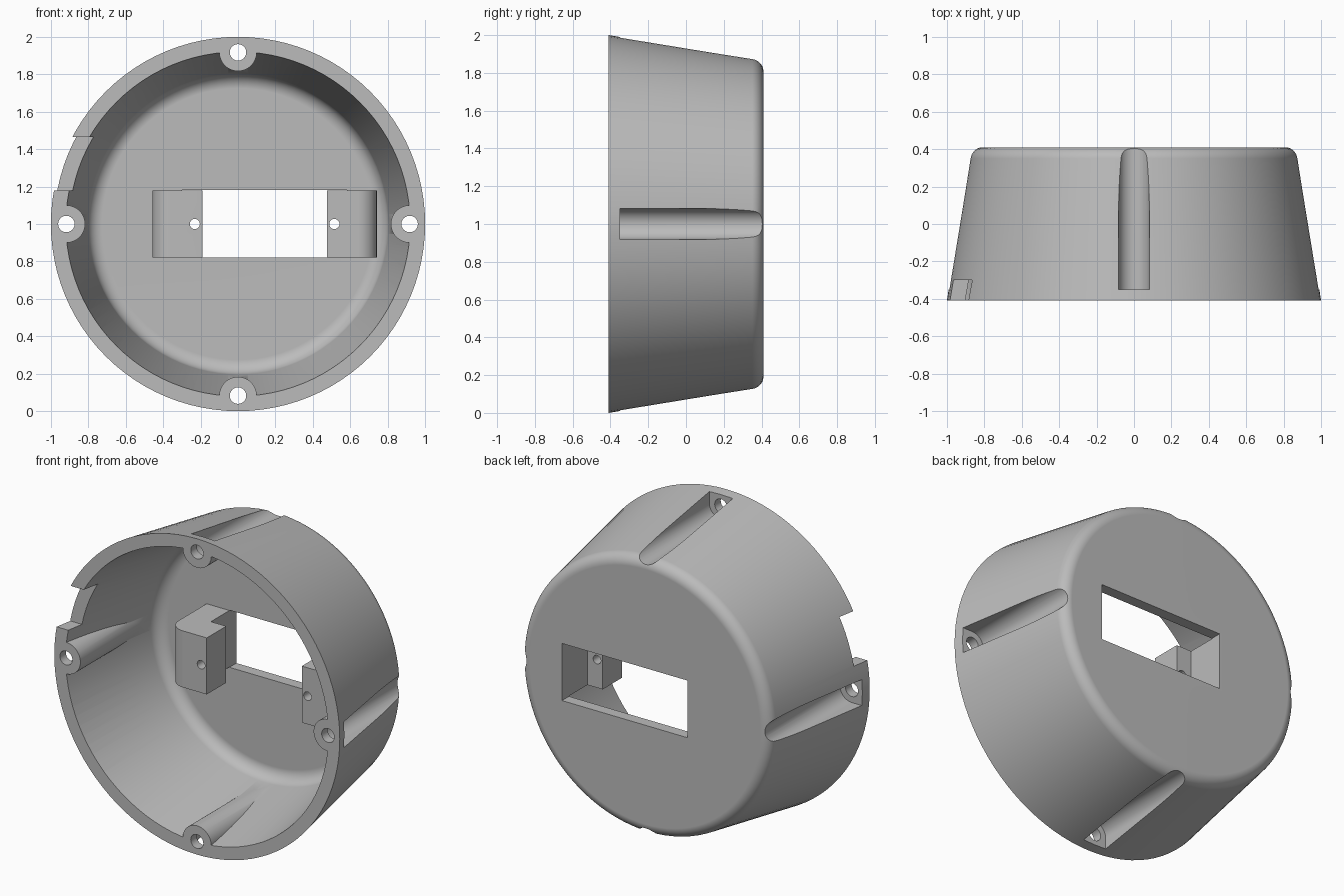
import bpy, bmesh, math
from mathutils import Vector, Matrix

old = bpy.data.objects.get("Cube")
if old:
    bpy.data.objects.remove(old, do_unlink=True)

grey = bpy.data.materials.new("plain_grey")
grey.use_nodes = True
colour = (0.5, 0.5, 0.5, 1)
grey.diffuse_color = colour
grey.node_tree.nodes["Principled BSDF"].inputs["Base Color"].default_value = colour

AXIS = Vector((0, 0, 1))
FRONT, BACK, FLOOR = -0.41, 0.41, 0.34


def finish(name, bm):
    bmesh.ops.recalc_face_normals(bm, faces=bm.faces[:])
    mesh = bpy.data.meshes.new(name)
    bm.to_mesh(mesh)
    bm.free()
    mesh.materials.append(grey)
    obj = bpy.data.objects.new(name, mesh)
    bpy.context.collection.objects.link(obj)
    return obj


def arc(cx, cy, r, start, end, steps):
    angles = [math.radians(start + (end - start) * i / steps) for i in range(steps + 1)]
    return [(cx + r * math.cos(a), cy + r * math.sin(a)) for a in angles]


def lathe(name, profile, segments=96):
    """Revolve (radius, y) points around the cup axis."""
    bm = bmesh.new()
    verts = [bm.verts.new((r, y, 1)) for r, y in profile]
    edges = [bm.edges.new(pair) for pair in zip(verts, verts[1:])]
    bmesh.ops.spin(bm, geom=verts + edges, cent=AXIS, axis=(0, 1, 0),
                   angle=math.tau, steps=segments, use_duplicate=False)
    bmesh.ops.remove_doubles(bm, verts=bm.verts[:], dist=0.0001)
    return finish(name, bm)


def prism(name, outline, low, high, along="y", turn=0):
    """Extrude an outline along y or z; turn rotates it around the cup axis."""
    bm = bmesh.new()
    if along == "y":
        spin = Matrix.Rotation(turn, 3, "Y")
        place = lambda p, d: spin @ Vector((p[0], d, p[1])) + AXIS
    else:
        place = lambda p, d: Vector((p[0], p[1], d))
    face = bm.faces.new([bm.verts.new(place(p, low)) for p in outline])
    shift = place(outline[0], high) - place(outline[0], low)
    made = bmesh.ops.extrude_face_region(bm, geom=[face], use_keep_orig=True)
    bmesh.ops.translate(bm, vec=shift,
                        verts=[v for v in made["geom"] if isinstance(v, bmesh.types.BMVert)])
    return finish(name, bm)


def box(x0, x1, y0, y1):
    return [(x0, y0), (x1, y0), (x1, y1), (x0, y1)]


def circle(cx, cy, r, steps=32):
    return arc(cx, cy, r, 0, 360, steps)[:-1]


def cut(target, cutter):
    mod = target.modifiers.new("cut", "BOOLEAN")
    mod.operation, mod.solver, mod.object = "DIFFERENCE", "EXACT", cutter
    bpy.context.view_layer.objects.active = target
    bpy.ops.object.modifier_apply(modifier=mod.name)
    bpy.data.objects.remove(cutter, do_unlink=True)


# Tapered outer body with a rounded back edge
cup = lathe("round_housing", [(0, FRONT), (1, FRONT)]
            + arc(0.807, BACK - 0.07, 0.07, 9, 90, 8) + [(0, BACK)])

# Cavity: the bosses and brackets are what it leaves standing
cavity = lathe("cavity", [(0, FRONT - 0.1), (0.936, FRONT - 0.1), (0.92, FRONT)]
               + arc(0.725, FLOOR - 0.08, 0.08, 9, 90, 8) + [(0, FLOOR)])
turns = [i * math.pi / 2 for i in range(4)]
for t in turns:
    cut(cavity, prism("boss", circle(0, 0.917, 0.1, 48), -0.6, 0.5, turn=t))

# Two mirrored brackets with rounded outer front edges
MID = 0.142
for side in (-1, 1):
    outline = [(0.333, FLOOR + 0.02), (0.333, -0.04)] + arc(0.5, 0.06, 0.1, -90, 0, 8) \
        + [(0.6, FLOOR + 0.02)]
    cut(cavity, prism("bracket", [(MID + side * x, y) for x, y in outline],
                      0.822, 1.18, along="z"))
cut(cup, cavity)

# Window through the back, undercutting the brackets
cut(cup, prism("window", box(MID - 0.44, MID + 0.44, 0.155, 0.5), 0.82, 1.182, along="z"))
for side in (-1, 1):
    cut(cup, prism("bracket_hole", circle(MID + side * 0.373, 0, 0.027, 24), -0.1, 0.2))

# Outer screw channels and screw holes at the four bosses
channel = [(0.082, 1.2)] + arc(0, 0.917, 0.082, 0, -180, 24) + [(-0.082, 1.2)]
for t in turns:
    cut(cup, prism("channel", channel, -0.35, 0.6, turn=t))
    cut(cup, prism("screw_hole", circle(0, 0.917, 0.044), -0.5, -0.3, turn=t))

# Cable notch in the rim on the right side
cut(cup, prism("notch", box(-1.1, -0.7, -0.5, -0.3), 1.18, 1.465, along="z"))

# Smooth the round walls and keep the flats flat
bpy.ops.object.select_all(action="DESELECT")
cup.select_set(True)
bpy.context.view_layer.objects.active = cup
bpy.ops.object.shade_smooth_by_angle(angle=math.radians(30))
weighted = cup.modifiers.new("even_shading", "WEIGHTED_NORMAL")
weighted.keep_sharp = True
